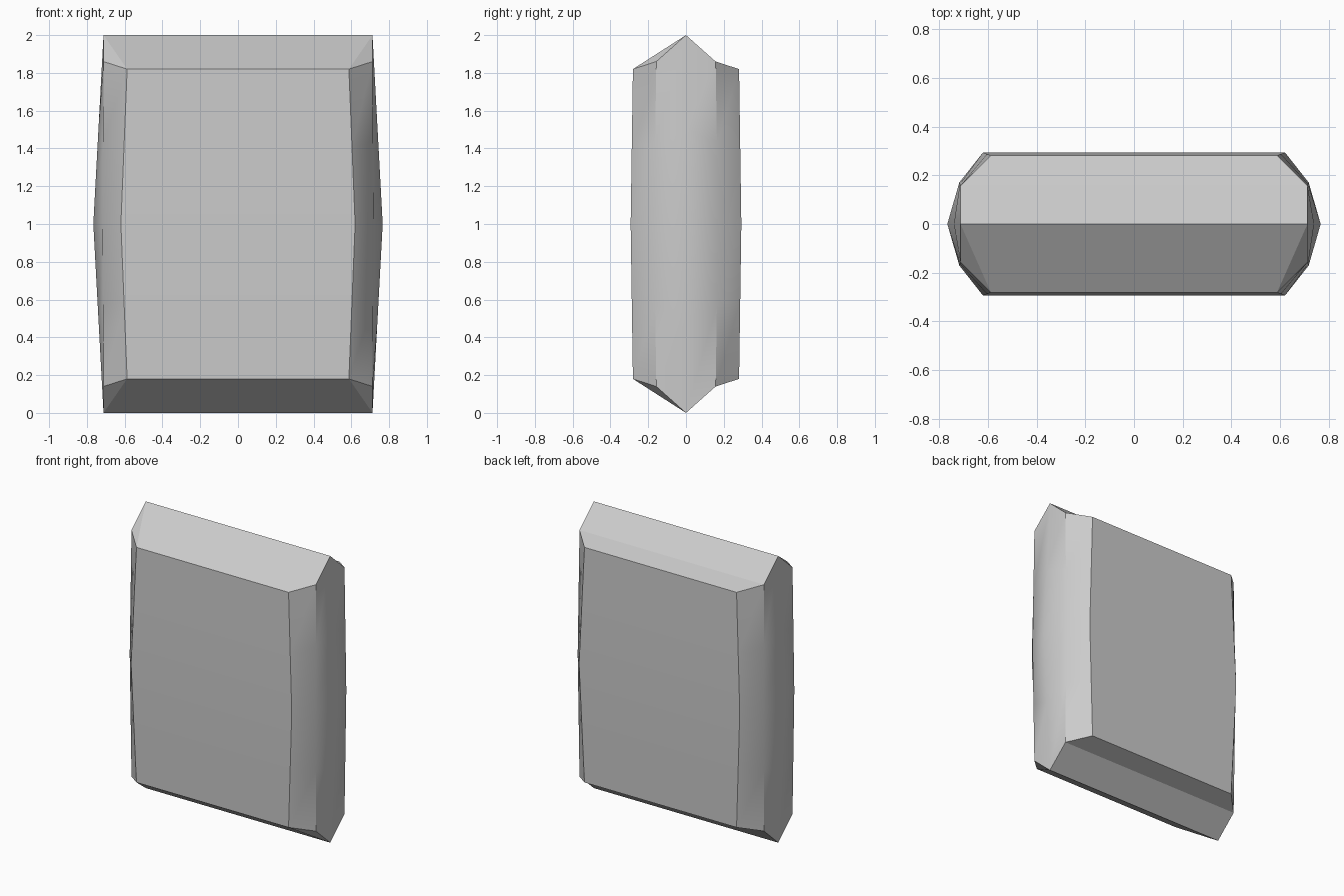
import bpy, bmesh, math

if "Cube" in bpy.data.objects:
    bpy.data.objects.remove(bpy.data.objects["Cube"])

# Quarter cross-sections (x, y, height above mid): tip, corner, front edge
MID = [(0.766, 0, 0), (0.717, 0.17, 0), (0.62, 0.293, 0)]
END = [(0.712, 0, 1.0), (0.712, 0.157, 0.86), (0.587, 0.281, 0.82)]


def ring_points(t):
    """Ten-sided ring; t runs from -1 (bottom) to 1 (top)."""
    s, k = abs(t), (1 if t >= 0 else -1)
    q = [[a + (b - a) * s for a, b in zip(m, e)] for m, e in zip(MID, END)]
    order = [(0, 1, 1), (1, 1, 1), (2, 1, 1), (2, -1, 1), (1, -1, 1),
             (0, -1, 1), (1, -1, -1), (2, -1, -1), (2, 1, -1), (1, 1, -1)]
    return [(q[i][0] * sx, q[i][1] * sy, 1 + k * q[i][2]) for i, sx, sy in order]


# Bulging side walls
bm = bmesh.new()
rings = [[bm.verts.new(p) for p in ring_points(t)] for t in (-1, -0.5, 0, 0.5, 1)]
for lo, hi in zip(rings, rings[1:]):
    for i in range(10):
        j = (i + 1) % 10
        bm.faces.new((lo[i], lo[j], hi[j], hi[i]))

# Roof-like chamfers at both ends, meeting in a ridge
caps = []
for r in (rings[0], rings[-1]):
    for ids in ((0, 5, 4, 1), (1, 4, 3, 2), (0, 8, 7, 5), (0, 9, 8), (5, 7, 6)):
        caps.append(bm.faces.new([r[i] for i in ids]))
bmesh.ops.recalc_face_normals(bm, faces=bm.faces[:])
bm.faces.index_update()
cap_ids = [f.index for f in caps]

mesh = bpy.data.meshes.new("bevelled_slab")
bm.to_mesh(mesh)
bm.free()
slab = bpy.data.objects.new("bevelled_slab", mesh)
bpy.context.collection.objects.link(slab)

# Soft middle band, crisp outer edges, flat end chamfers
bpy.context.view_layer.objects.active = slab
slab.select_set(True)
bpy.ops.object.shade_smooth_by_angle(angle=math.radians(30))
for i in cap_ids:
    slab.data.polygons[i].use_smooth = False
